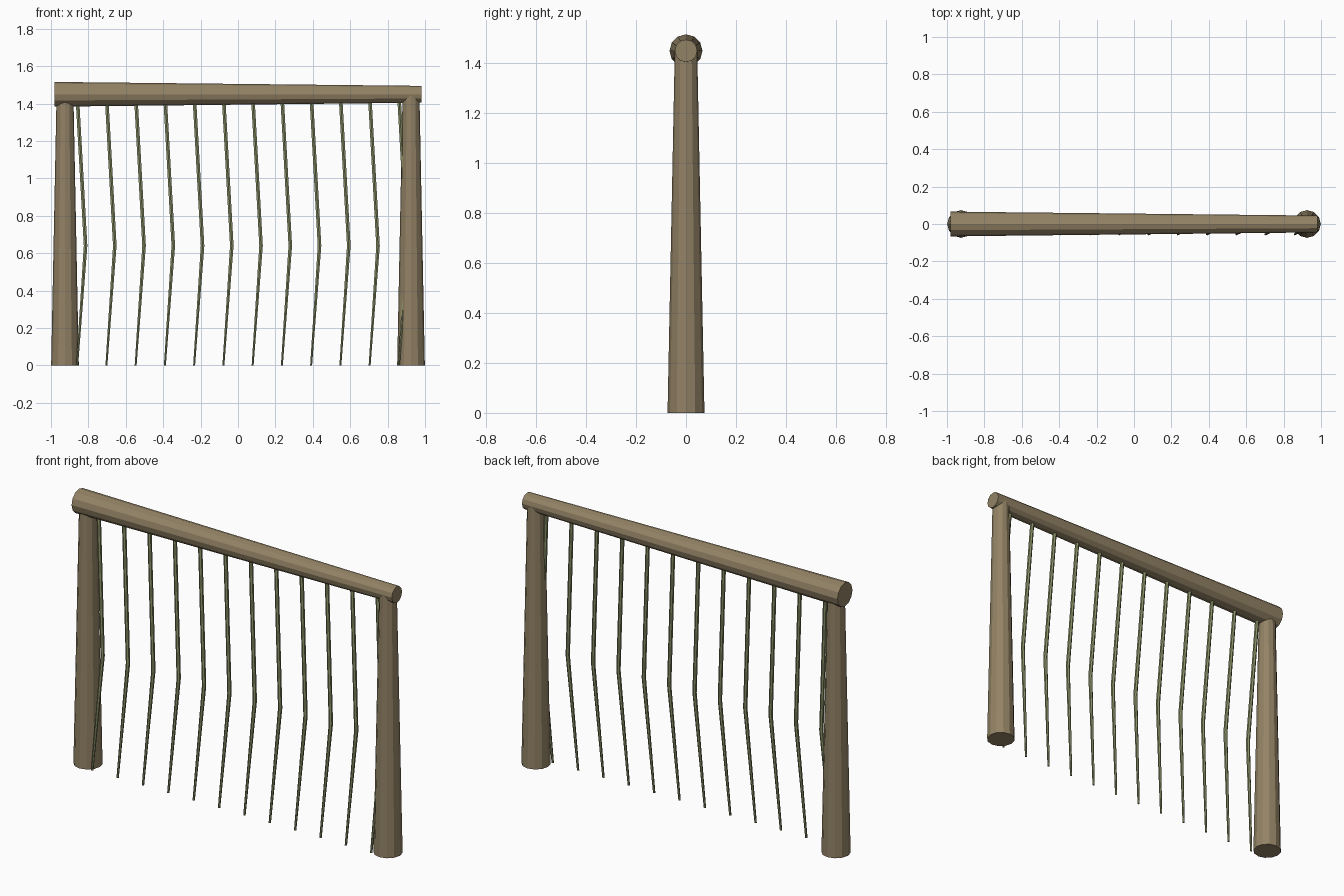
import bpy, bmesh
from mathutils import Vector

cube = bpy.data.objects.get("Cube")
if cube:
    bpy.data.objects.remove(cube, do_unlink=True)


def make_material(name, rgb):
    mat = bpy.data.materials.new(name)
    mat.use_nodes = True
    mat.diffuse_color = (*rgb, 1)
    mat.node_tree.nodes["Principled BSDF"].inputs["Base Color"].default_value = (*rgb, 1)
    return mat


wood = make_material("brown wood", (0.29, 0.225, 0.13))
stem = make_material("green stem", (0.26, 0.29, 0.14))


def tapered_rod(name, points, radii, across, up, sides, mat):
    """Rings of vertices in the across/up plane, one per path point, capped at both ends."""
    bm = bmesh.new()
    circle = bmesh.ops.create_circle(bm, segments=sides, radius=1)["verts"]
    unit = [v.co.copy() for v in circle]
    bm.clear()
    rings = [[bm.verts.new(Vector(p) + r * (across * c.x + up * c.y)) for c in unit]
             for p, r in zip(points, radii)]
    for low, high in zip(rings, rings[1:]):
        for i in range(sides):
            j = (i + 1) % sides
            bm.faces.new((low[i], low[j], high[j], high[i]))
    bm.faces.new(rings[0])
    bm.faces.new(rings[-1])
    bmesh.ops.recalc_face_normals(bm, faces=bm.faces)
    mesh = bpy.data.meshes.new(name)
    bm.to_mesh(mesh)
    bm.free()
    mesh.materials.append(mat)
    obj = bpy.data.objects.new(name, mesh)
    bpy.context.collection.objects.link(obj)
    return obj


X, Y, Z = Vector((1, 0, 0)), Vector((0, 1, 0)), Vector((0, 0, 1))
BEAM_Z = 1.45

# Posts, thinner at the top and sunk into the beam
for side, x in (("right", -0.925), ("left", 0.925)):
    tapered_rod(side + "_post", [(x, 0, 0), (x, 0, BEAM_Z)], [0.074, 0.045], X, Y, 12, wood)

# Crossbeam, thicker at the -x end
tapered_rod("crossbeam", [(-0.98, 0, BEAM_Z), (0.98, 0, BEAM_Z)], [0.066, 0.045], Y, Z, 12, wood)

# Hanging stems, bent sideways halfway and drifting forward to the ground
COUNT, SPAN = 12, 0.86
for i in range(COUNT):
    x = -SPAN + 2 * SPAN * i / (COUNT - 1)
    path = [(x, 0, BEAM_Z), (x + 0.045, -0.028, 0.64), (x, -0.055, 0)]
    tapered_rod(f"hanging_stem_{i + 1}", path, [0.011, 0.011, 0.006], X, Y, 6, stem)
